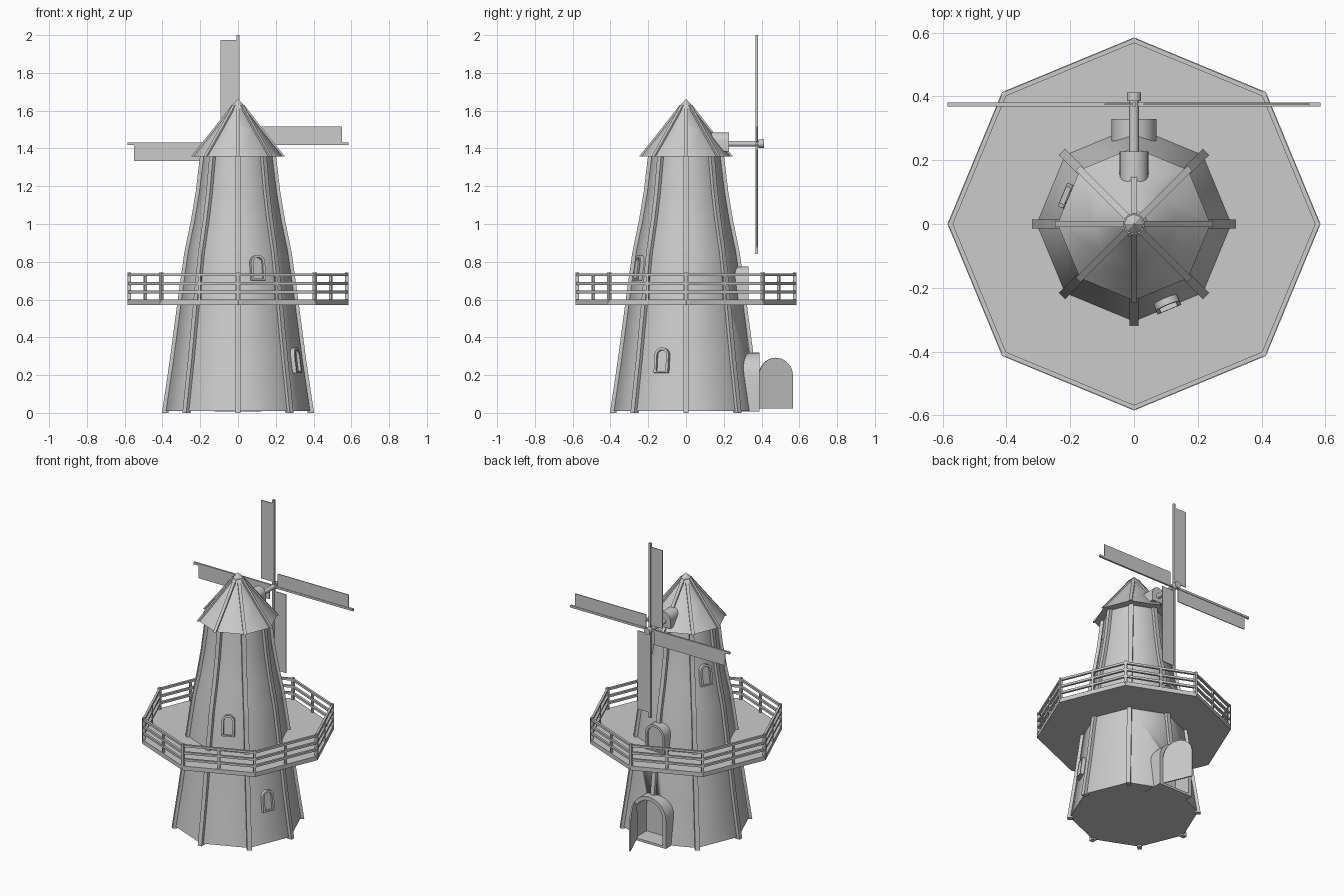
import bpy, bmesh, math
from mathutils import Matrix, Vector

if "Cube" in bpy.data.objects:
    bpy.data.objects.remove(bpy.data.objects["Cube"])

grey = bpy.data.materials.new("stone_grey")
grey.diffuse_color = (0.6, 0.6, 0.6, 1)
grey.use_nodes = True
grey.node_tree.nodes["Principled BSDF"].inputs["Base Color"].default_value = grey.diffuse_color

# tower profile: (radius, height)
WALL = [(.387, .01), (.347, .28), (.305, .6), (.27, .85), (.235, 1.02), (.21, 1.17), (.186, 1.37)]
ROOF = [(.24, 1.358), (.13, 1.495), (.025, 1.63)]


def radius_at(z):
    for (r0, z0), (r1, z1) in zip(WALL, WALL[1:]):
        if z <= z1:
            return r0 + (r1 - r0) * (z - z0) / (z1 - z0)
    return WALL[-1][0]


def finish(name, bm, smooth=None):
    bmesh.ops.recalc_face_normals(bm, faces=bm.faces[:])
    me = bpy.data.meshes.new(name)
    bm.to_mesh(me)
    bm.free()
    ob = bpy.data.objects.new(name, me)
    bpy.context.collection.objects.link(ob)
    me.materials.append(grey)
    if smooth:
        bpy.context.view_layer.objects.active = ob
        ob.select_set(True)
        bpy.ops.object.shade_smooth_by_angle(angle=math.radians(smooth))
        ob.select_set(False)
    return ob


def lathe(name, profile, smooth=None):
    """Octagonal solid from a (radius, height) profile, corners on the axes."""
    bm = bmesh.new()
    rings = [[bm.verts.new((r * math.cos(i * math.pi / 4), r * math.sin(i * math.pi / 4), z))
              for i in range(8)] for r, z in profile]
    for a, b in zip(rings, rings[1:]):
        for i in range(8):
            j = (i + 1) % 8
            bm.faces.new((a[i], a[j], b[j], b[i]))
    bm.faces.new(rings[0])
    bm.faces.new(rings[-1])
    return finish(name, bm, smooth)


def add_box(bm, lo, hi, mat=Matrix()):
    lo, hi = Vector(lo), Vector(hi)
    m = mat @ Matrix.Translation((lo + hi) / 2) @ Matrix.Diagonal((*(hi - lo), 1))
    bmesh.ops.create_cube(bm, size=1, matrix=m)


def add_rib(bm, profile, angle, width, inner, outer):
    """Square strip following a profile along one corner."""
    rot = Matrix.Rotation(angle, 4, 'Z')
    rings = [[bm.verts.new(rot @ Vector((r + d, s * width / 2, z)))
              for d, s in ((-inner, -1), (outer, -1), (outer, 1), (-inner, 1))] for r, z in profile]
    for a, b in zip(rings, rings[1:]):
        for i in range(4):
            j = (i + 1) % 4
            bm.faces.new((a[i], a[j], b[j], b[i]))
    bm.faces.new(rings[0])
    bm.faces.new(rings[-1])


def wall_section(z0, z1):
    return [(radius_at(z0), z0)] + [p for p in WALL if z0 < p[1] < z1] + [(radius_at(z1), z1)]


def arch_points(w, h, z0=0, n=12):
    arc = [(w * math.cos(math.pi * i / n), h - w + w * math.sin(math.pi * i / n)) for i in range(n + 1)]
    return [(w, z0)] + arc + [(-w, z0)]


def arch(name, mat, w, h, back, front, rim=0, recess=0, smooth=40):
    """Arched block facing local +y; with a rim it gets a recessed opening."""
    bm = bmesh.new()

    def ring(pts, y):
        return [bm.verts.new(mat @ Vector((x, y, z))) for x, z in pts]

    outer = arch_points(w, h)
    loops = [ring(outer, back), ring(outer, front)]
    if rim:
        inner = arch_points(w - rim, h - rim, rim * .6)
        loops += [ring(inner, front), ring(inner, recess)]
    for a, b in zip(loops, loops[1:]):
        for i in range(len(a)):
            j = (i + 1) % len(a)
            bm.faces.new((a[i], a[j], b[j], b[i]))
    bm.faces.new(loops[0])
    bm.faces.new(loops[-1])
    return finish(name, bm, smooth)


def tube(bm, r, y0, y1, z):
    m = Matrix.Translation((0, (y0 + y1) / 2, z)) @ Matrix.Rotation(math.pi / 2, 4, 'X')
    bmesh.ops.create_cone(bm, cap_ends=True, segments=16, radius1=r, radius2=r, depth=y1 - y0, matrix=m)


# tower wall with a doorway cut into its back corner
wall = lathe("tower_wall", WALL, 50)
cutter = arch("doorway_cutter", Matrix.Translation((0, 0, .02)), .105, .285, .26, .6)
cutter.hide_render = True
cut = wall.modifiers.new("doorway", 'BOOLEAN')
cut.operation, cut.solver, cut.object = 'DIFFERENCE', 'EXACT', cutter
bpy.context.view_layer.objects.active = wall
bpy.ops.object.modifier_move_to_index(modifier="doorway", index=0)
bpy.ops.object.modifier_apply(modifier="doorway")
bpy.data.objects.remove(cutter)

# corner ribs, interrupted at the back by the two doors
bm = bmesh.new()
for i in range(8):
    spans = [(.31, .59), (.765, 1.37)] if i == 2 else [(0, 1.37)]
    for z0, z1 in spans:
        add_rib(bm, wall_section(z0, z1), i * math.pi / 4, .028, .02, .014)
finish("wall_ribs", bm)

# roof, its ribs and cap
lathe("roof", ROOF, 50)
bm = bmesh.new()
for i in range(8):
    add_rib(bm, ROOF, i * math.pi / 4, .02, .012, .008)
finish("roof_ribs", bm)
lathe("roof_cap", [(.047, 1.605), (.042, 1.618), (.002, 1.66)])

# balcony deck and railing
R = .585
lathe("balcony_deck", [(R, .572), (R, .6)])
bm = bmesh.new()
apothem, half = R * math.cos(math.pi / 8), R * math.sin(math.pi / 8)
for i in range(8):
    side = Matrix.Rotation((i + .5) * math.pi / 4, 4, 'Z')
    for z in (.64, .685, .732):
        add_box(bm, (apothem - .016, -half + .003, z - .007), (apothem - .002, half - .003, z + .007), side)
    add_box(bm, (apothem - .016, -.007, .59), (apothem - .002, .007, .735), side)
    corner = Matrix.Rotation(i * math.pi / 4, 4, 'Z')
    add_box(bm, (R - .018, -.008, .59), (R - .001, .008, .743), corner)
finish("balcony_railing", bm)

# small arched windows lying on the sloping wall
for name, step, z in (("front_window", -1.5, .7), ("right_window", -.5, .21), ("left_window", 3.5, 1.0)):
    slope = math.atan((radius_at(z) - radius_at(z + .13)) / .13 * math.cos(math.pi / 8))
    place = (Matrix.Rotation(step * math.pi / 4 - math.pi / 2, 4, 'Z')
             @ Matrix.Translation((0, radius_at(z) * math.cos(math.pi / 8), z))
             @ Matrix.Rotation(slope, 4, 'X'))
    arch(name, place, .04, .135, -.02, .022, .013, .006)

# ground door frame, open door leaf, balcony door, shaft dormer
arch("door_frame", Matrix.Translation((0, 0, .008)), .125, .312, .25, .39, .025, .27)
leaf = Matrix.Translation((.093, .385, .022)) @ Matrix.Rotation(math.radians(113), 4, 'Z') @ Matrix.Translation((.098, 0, 0))
arch("door_leaf", leaf, .098, .27, -.004, .004)
arch("balcony_door", Matrix.Translation((0, 0, .598)), .07, .177, .25, .33, .016, .318)
arch("shaft_dormer", Matrix.Translation((0, 0, 1.385)), .045, .1, .08, .228)

# shaft and hub
bm = bmesh.new()
tube(bm, .015, .2, .4, 1.425)
tube(bm, .022, .385, .412, 1.425)
finish("sail_shaft", bm, 40)

# four sails, each a spar with a thin blade on one side
bm = bmesh.new()
for i in range(4):
    turn = Matrix.Translation((0, .375, 1.425)) @ Matrix.Rotation(i * math.pi / 2, 4, 'Y')
    add_box(bm, (-.007, -.006, 0), (.007, .006, .585 if i != 0 else .575), turn)
    add_box(bm, (-.092, -.0025, .03), (0, .0025, .55), turn)
finish("sails", bm)
